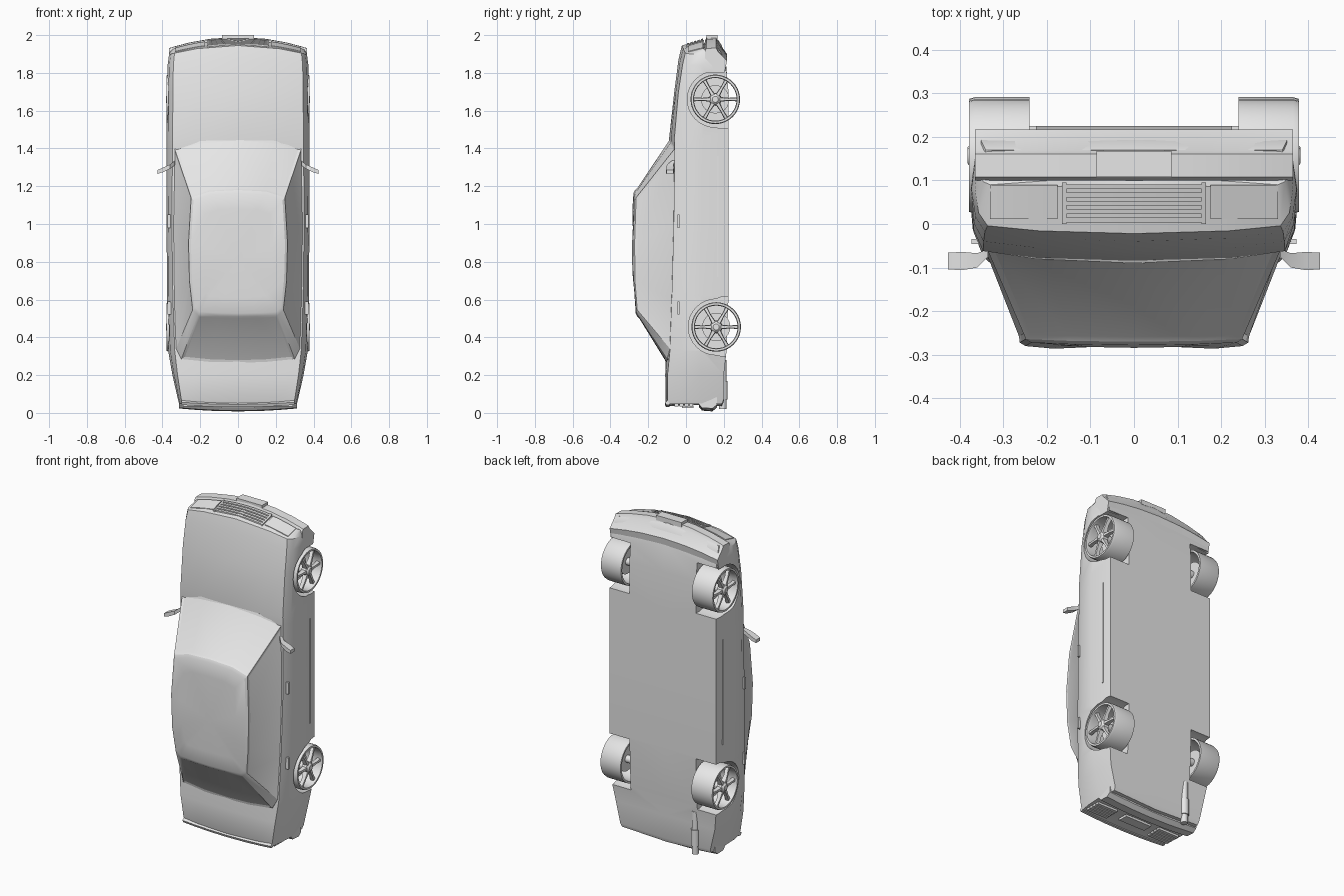
import bpy, bmesh, math
from mathutils import Vector

if "Cube" in bpy.data.objects:
    bpy.data.objects.remove(bpy.data.objects["Cube"])

paint = bpy.data.materials.new("light_grey")
paint.diffuse_color = (0.8, 0.8, 0.8, 1)
paint.use_nodes = True
paint.node_tree.nodes["Principled BSDF"].inputs["Base Color"].default_value = paint.diffuse_color


def make(name, verts, faces, angle=28):
    me = bpy.data.meshes.new(name)
    me.from_pydata([tuple(v) for v in verts], [], faces)
    bm = bmesh.new()
    bm.from_mesh(me)
    bmesh.ops.recalc_face_normals(bm, faces=bm.faces)
    bm.to_mesh(me)
    bm.free()
    me.materials.append(paint)
    ob = bpy.data.objects.new(name, me)
    bpy.context.collection.objects.link(ob)
    smooth(ob, angle)
    return ob


def smooth(ob, angle=28):
    bpy.ops.object.select_all(action='DESELECT')
    ob.select_set(True)
    bpy.context.view_layer.objects.active = ob
    bpy.ops.object.shade_smooth_by_angle(angle=math.radians(angle))


def loft(rings, closed=False, caps=True):
    """Skin equal rings; caps are fans around the ring centre."""
    n = len(rings[0])
    verts = [Vector(p) for r in rings for p in r]
    count = len(rings)
    faces = []
    for j in range(count if closed else count - 1):
        a, b = j * n, ((j + 1) % count) * n
        faces += [(a + i, a + (i + 1) % n, b + (i + 1) % n, b + i) for i in range(n)]
    if caps and not closed:
        for start in (0, (count - 1) * n):
            c = len(verts)
            ring = verts[start:start + n]
            verts.append(sum(ring, Vector((0, 0, 0))) / n)
            faces += [(start + i, start + (i + 1) % n, c) for i in range(n)]
    return verts, faces


def box(name, x, y, z):
    ring = [(x[0], y[0]), (x[1], y[0]), (x[1], y[1]), (x[0], y[1])]
    return make(name, *loft([[(a, b, k) for a, b in ring] for k in z]))


def bend(x, z):
    """Rounds the nose and tail in plan."""
    if z > 1.75:
        z -= (z - 1.75) / 0.2 * 0.045 * (x / 0.35) ** 2
    elif z < 0.2:
        z += (1 - z / 0.2) * 0.015 * (x / 0.3) ** 2
    return z


# Lower body: z, centre top, edge top, edge x, widest x, sill x, underside
stations = [
    (0.035, -.095, -.09, .295, .312, .30, .19), (0.06, -.108, -.098, .30, .318, .305, .20),
    (0.20, -.11, -.098, .32, .347, .335, .20), (0.33, -.108, -.085, .335, .37, .355, .215),
    (0.62, -.09, -.075, .345, .376, .36, .225), (1.0, -.08, -.065, .35, .378, .36, .225),
    (1.40, -.08, -.06, .347, .378, .36, .225), (1.45, -.09, -.062, .346, .378, .36, .225),
    (1.70, -.062, -.04, .345, .377, .36, .225), (1.87, -.04, -.018, .342, .373, .355, .21),
    (1.945, -.022, -.004, .336, .365, .35, .19), (1.975, .085, .09, .33, .352, .34, .17)]
rings = []
for z, yt, ye, xe, xw, xb, yb in stations:
    yw = max(.08, ye + .02)
    half = [(0, yt), (xe * .65, yt + (ye - yt) * .35), (xe, ye),
            (xe + (xw - xe) * .7, ye + (yw - ye) * .35), (xw, yw), (xb, yb), (0, yb)]
    ring = half + [(-x, y) for x, y in half[5:0:-1]]
    rings.append([(x, y, bend(x, z)) for x, y in ring])
body = make("body", *loft(rings))

# Wheel arches cut from the body
wheels = [("front", .155, 1.66, 1.505, 1.81), ("rear", .16, .455, .30, .615)]
cut_v, cut_f = [], []
for side in (-1, 1):
    for _, cy, cz, z0, z1 in wheels:
        prof = [(.4, z0), (cy + .03, z0)]
        for k in range(17):
            a = math.pi * k / 16
            prof.append((cy - .148 * math.sin(a), cz - .148 * math.cos(a)))
        prof += [(cy + .03, z1), (.4, z1)]
        v, f = loft([[(side * x, y, z) for y, z in prof] for x in (.225, .5)], caps=False)
        n, o = len(prof), len(cut_v)
        f += [tuple(range(n)), tuple(range(n, 2 * n))]
        cut_v += v
        cut_f += [tuple(i + o for i in q) for q in f]
cutter = make("arch_cutter", cut_v, cut_f)
cutter.hide_render = True
mod = body.modifiers.new("arches", 'BOOLEAN')
mod.operation, mod.solver, mod.object = 'DIFFERENCE', 'EXACT', cutter
bpy.context.view_layer.objects.active = body
bpy.ops.object.modifier_apply(modifier="arches")
bpy.data.objects.remove(cutter)
smooth(body)

# Cabin: belt contour and roof contour, half sides as (x, z, y)
belt = [(0, 1.455, -.085), (.2, 1.44, -.08), (.338, 1.405, -.055), (.346, 1.0, -.06),
        (.342, .6, -.07), (.328, .34, -.085), (.30, .285, -.10), (.15, .27, -.107), (0, .265, -.107)]
roof = [(0, 1.18, -.27), (.15, 1.172, -.268), (.248, 1.14, -.264), (.262, .9, -.272),
        (.257, .7, -.27), (.24, .545, -.258), (.212, .518, -.257), (.1, .512, -.258), (0, .51, -.258)]


def contour(half):
    full = half + [(-x, z, y) for x, z, y in half[-2:0:-1]]
    return [(x, y, z) for x, z, y in full]


base, top = contour(belt), contour(roof)
skirt = [(x, y + .04, z) for x, y, z in base]
crown = [[(x * s, y - d, .85 + (z - .85) * s) for x, y, z in top]
         for s, d in ((.95, .008), (.7, .014))]
cabin = make("cabin", *loft([skirt, base, top] + crown))
bm = bmesh.new()
bm.from_mesh(cabin.data)
bm.faces.ensure_lookup_table()
n = len(base)
# Window faces are recessed slightly: windscreen, rear screen, both sides
groups = ((0, 1, n - 2, n - 1), (6, 7, 8, 9), (2, 3, 4), (n - 5, n - 4, n - 3))
panes = [[bm.faces[n + i] for i in group] for group in groups]
for pane in panes:
    bmesh.ops.inset_region(bm, faces=pane, thickness=.014, depth=-.004, use_even_offset=True)
bm.to_mesh(cabin.data)
bm.free()
smooth(cabin, 25)


def wrap_bar(name, prof, xs):
    """Sweeps a (y, z) profile across x, following the plan curve."""
    return make(name, *loft([[(x, y, bend(x, z)) for y, z in prof] for x in xs]))


# Bumpers and number plate
across = [-1, -.93, -.7, -.4, 0, .4, .7, .93, 1]
wrap_bar("front_bumper", [(.10, 1.82), (.10, 1.97), (.108, 1.988), (.16, 1.99), (.168, 1.968),
                          (.217, 1.90), (.205, 1.82)], [a * .365 for a in across])
wrap_bar("rear_bumper", [(.07, .10), (.07, .03), (.085, .012), (.14, .008), (.165, .03),
                         (.165, .10)], [a * .312 for a in across])
wrap_bar("boot_lip", [(-.09, .06), (-.112, .045), (-.105, .03), (-.088, .03)], [a * .298 for a in across])
box("front_plate", (-.086, .086), (.108, .167), (1.97, 2.0))
box("rear_plate", (-.09, .09), (-.02, .04), (.026, .04))


# Grille and lamps lie on the sloping nose
def nose_slab(name, x0, x1, y0, y1, lift):
    xs = [x0 + (x1 - x0) * i / 6 for i in range(7)]
    z = [1.945 + .03 * (y + .01) / .1 for y in (y0, y1)]
    wrap_bar(name, [(y0, z[0] - .015), (y0, z[0] + lift), (y1, z[1] + lift), (y1, z[1] - .015)], xs)


for i in range(5):
    nose_slab("grille_bar", -.155, .155, .004 + i * .019, .015 + i * .019, .007)
for s in (-1, 1):
    nose_slab("grille_side", s * .155, s * .165, 0, .095, .008)
    nose_slab("headlamp", s * .175, s * .33, .012, .09, .004)
    for i in range(4):
        box("tail_lamp", sorted((s * .15, s * .29)), (-.06 + i * .026, -.04 + i * .026), (.033, .046))

# Wheels: open drum, hub and six spokes
for s in (-1, 1):
    for label, cy, cz, _, _ in wheels:
        drum = [(.24, .131), (.365, .131), (.378, .127), (.378, .116), (.36, .113), (.24, .119)]
        rings = []
        for k in range(40):
            a = math.tau * k / 40
            rings.append([(s * x, cy + r * math.sin(a), cz + r * math.cos(a)) for x, r in drum])
        make(label + "_wheel_rim", *loft(rings, closed=True))
        hub = [(.21, .022), (.34, .022), (.342, .034), (.37, .03), (.382, .016)]
        make(label + "_wheel_hub", *loft(
            [[(s * x, cy + r * math.sin(math.tau * k / 20), cz + r * math.cos(math.tau * k / 20))
              for k in range(20)] for x, r in hub]))
        disc = [[(s * x, cy + .075 * math.sin(math.tau * k / 24), cz + .075 * math.cos(math.tau * k / 24))
                 for k in range(24)] for x in (.285, .30)]
        make(label + "_brake_disc", *loft(disc))
        for k in range(6):
            a = math.tau * (k + .5) / 6
            d, t = (math.sin(a), math.cos(a)), (math.cos(a), -math.sin(a))
            spoke = []
            for r, w, x0, x1 in ((.02, .013, .345, .374), (.07, .008, .35, .37), (.118, .011, .345, .365)):
                spoke.append([(s * x, cy + d[0] * r + t[0] * v, cz + d[1] * r + t[1] * v)
                              for x, v in ((x0, -w), (x1, -w * .7), (x1, w * .7), (x0, w))])
            make(label + "_wheel_spoke", *loft(spoke))

# Mirrors, door handles and sill strips on both sides
for s in (-1, 1):
    arm = [(.335, -.058, -.075, 1.335, 1.31), (.36, -.067, -.10, 1.315, 1.292),
           (.395, -.064, -.106, 1.30, 1.275), (.427, -.066, -.104, 1.285, 1.265)]
    make("door_mirror", *loft([[(s * x, y0, z0), (s * x, y1, z0), (s * x, y1, z1), (s * x, y0, z1)]
                               for x, y0, y1, z0, z1 in arm]))
    for z in (.52, .98):
        box("door_handle", sorted((s * .345, s * .373)), (-.046, -.034), (z, z + .07))
    box("sill_strip", sorted((s * .35, s * .371)), (.165, .173), (.72, 1.36))

# Exhaust under the tail
for name, r, z0, z1 in (("exhaust_silencer", .026, .07, .17), ("exhaust_pipe", .02, .02, .28)):
    make(name, *loft([[(-.2 + r * math.cos(math.tau * k / 16), .195 + r * math.sin(math.tau * k / 16), z)
                       for k in range(16)] for z in (z0, z1)]))
